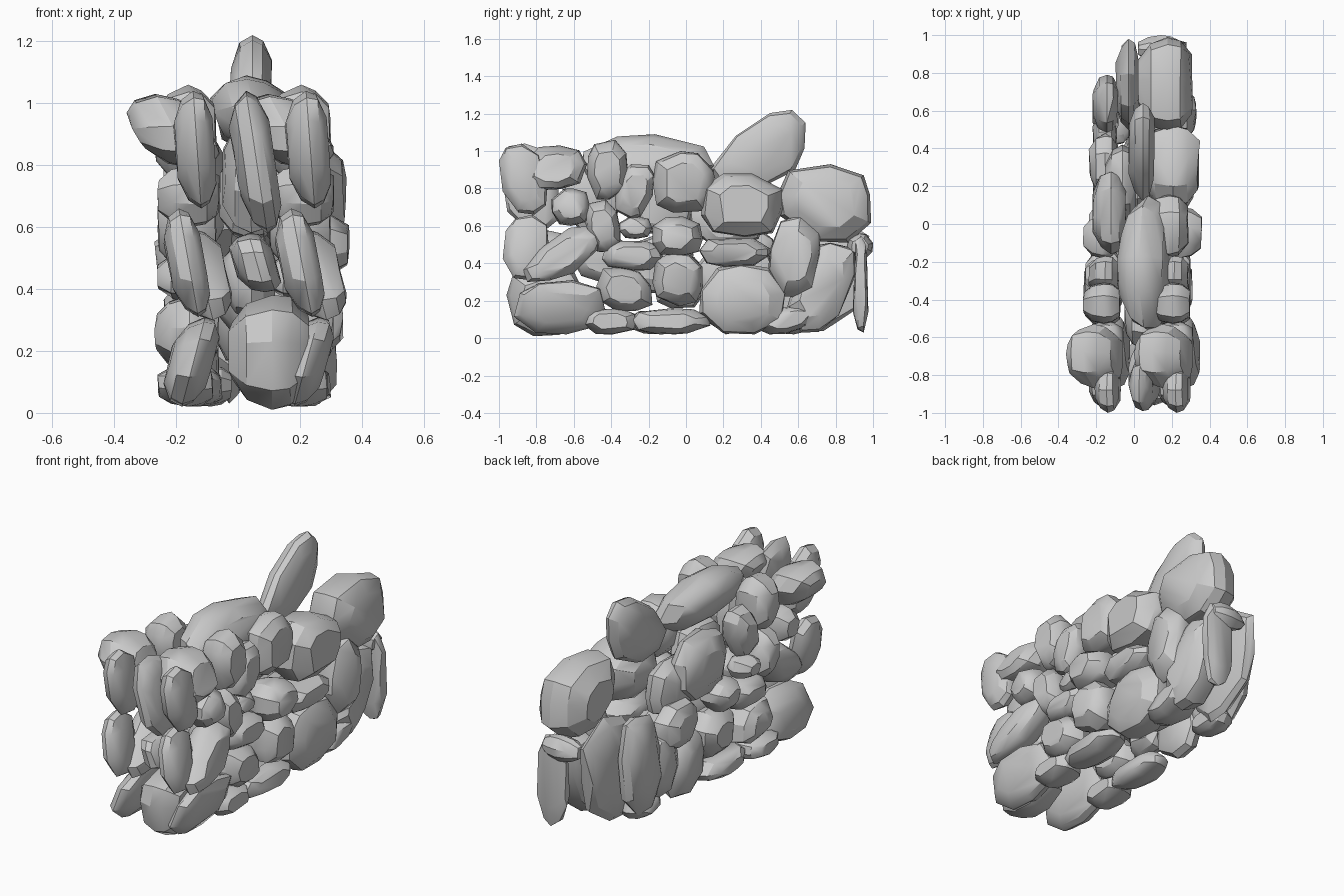
import bpy, bmesh, math, random
from mathutils import Vector

rng = random.Random(7)


def stone(name, y0, y1, z0, z1, x0, x1, lean=0.0, tilt=0.0, taper=0.0, seed=None):
    """Faceted stone: rounded side outline, chamfered in layers along x, fitted to its bounds.
    lean shears y with height, tilt shears x with height, taper narrows the top."""
    r = random.Random(seed if seed is not None else rng.random())
    n = 9
    start = r.uniform(0, 1)
    angles = [(i + start + r.uniform(-.22, .22)) * math.tau / n for i in range(n)]
    pts = []
    for x, s in ((-1, .5), (-.55, .86), (.1, 1), (.6, .92), (1, .62)):
        for a in angles:
            c, d = math.cos(a), math.sin(a)
            k = s * (abs(c) ** 2.8 + abs(d) ** 2.8) ** (-1 / 2.8) * r.uniform(.95, 1.03)
            y, z = c * k, d * k
            y *= 1 - taper * z
            pts.append(Vector((x * r.uniform(.85, 1) + tilt * z, y + lean * z, z)))
    lo = [min(p[i] for p in pts) for i in range(3)]
    hi = [max(p[i] for p in pts) for i in range(3)]
    a, b = (x0, y0, z0), (x1, y1, z1)
    bm = bmesh.new()
    for p in pts:
        bm.verts.new([a[i] + (p[i] - lo[i]) / (hi[i] - lo[i]) * (b[i] - a[i]) for i in range(3)])
    res = bmesh.ops.convex_hull(bm, input=bm.verts[:])
    junk = [g for g in set(res["geom_interior"]) | set(res["geom_unused"])
            if isinstance(g, bmesh.types.BMVert)]
    bmesh.ops.delete(bm, geom=junk, context='VERTS')
    bmesh.ops.dissolve_limit(bm, angle_limit=math.radians(9), verts=bm.verts[:], edges=bm.edges[:])
    bmesh.ops.recalc_face_normals(bm, faces=bm.faces[:])
    me = bpy.data.meshes.new(name)
    bm.to_mesh(me)
    bm.free()
    ob = bpy.data.objects.new(name, me)
    bpy.context.collection.objects.link(ob)
    return ob


# front half: the same stones repeat on both sides of the wall
upper = [
    (-1.0, -.74, .66, 1.04, .15, .30, -.25, -.2),
    (-.87, -.53, .79, 1.03, .00, .31, .1, -.5),
    (-.53, -.31, .74, 1.06, .09, .30),
    (-.72, -.51, .60, .80, .10, .31),
    (-.38, -.17, .64, .93, .12, .29, .3),
]
middle = [
    (-.98, -.73, .31, .66, .12, .28, .1, -.5),
    (-.87, -.44, .30, .60, .13, .35, .8, -.4),
    (-.54, -.35, .46, .74, .10, .30, -.2),
    (-.36, -.18, .53, .65, .10, .26),
    (-.45, -.12, .36, .52, .10, .30),
]
lower = [
    (-.92, -.43, .02, .31, .12, .31, .1, .5),
    (-.48, -.18, .14, .38, .09, .31, -.2),
    (-.55, -.26, .02, .16, .10, .29),
]
for row, items in (("upper", upper), ("middle", middle), ("lower", lower)):
    for i, s in enumerate(items):
        s = list(s) + [0] * (8 - len(s))
        stone(f"{row}_right_stone", *s, seed=i + 20)
        s[4] -= .36
        s[5] -= .37
        stone(f"{row}_left_stone", *s, seed=i + 20)

# right side, back half
for s in [
    (-.18, .16, .67, 1.0, .06, .29),
    (.08, .52, .54, .88, .04, .35),
    (.49, .99, .51, .93, .02, .31, -.1),
    (-.18, .09, .44, .65, .10, .36),
    (-.18, .09, .17, .46, .10, .34),
    (-.30, .13, .02, .16, .10, .30),
    (.07, .53, .02, .40, .08, .32),
    (.07, .45, .38, .54, .10, .32),
    (.44, .72, .22, .66, .12, .33, .1),
    (.54, .91, .03, .51, .05, .28, .5),
    (.89, .98, .03, .55, .10, .28),
    (.38, .72, .02, .18, .06, .28, .5),
]:
    stone("right_back_stone", *s)

# left side, back half
for s in [
    (-.16, .28, .52, .90, -.22, -.04),
    (.02, .42, .48, .80, -.16, .02),
    (-.18, .04, .42, .60, -.27, -.08),
    (-.18, .12, .16, .44, -.24, -.06),
    (-.30, .10, .02, .15, -.23, -.05),
    (.08, .38, .02, .40, -.22, -.06),
    (.16, .48, .34, .60, -.24, -.08),
    (.32, .58, .10, .46, -.22, -.09),
    (.45, .79, .05, .64, -.22, -.08, .2),
    (.50, .98, .03, .66, -.10, .03, .2),
    (.42, .68, .02, .15, -.18, -.02),
    (.86, 1.0, .42, .56, .02, .24),
]:
    stone("left_back_stone", *s)

# core stones showing at the front end and filling the middle
for s in [
    (-.99, -.68, .58, 1.04, -.03, .14, -.2, -.5),
    (-.92, -.62, .39, .58, -.03, .14, 0, -.4),
    (-.96, -.55, .01, .38, -.03, .23),
    (-.66, -.34, .58, .94, -.05, .12),
    (-.60, -.30, .30, .56, -.05, .12),
    (-.32, .04, .24, .55, -.07, .12),
    (-.32, .04, .55, .86, -.06, .12),
    (.05, .48, .15, .50, -.08, .10),
]:
    stone("core_stone", *s)

# capping stones
stone("long_cap_stone", -.56, .15, .82, 1.09, -.09, .20, 0, -.3, .15)
stone("peak_stone", .12, .64, .80, 1.22, -.03, .11, .55, 0, .3)

for ob in bpy.context.collection.objects:
    ob.select_set(True)
    bpy.context.view_layer.objects.active = ob
bpy.ops.object.shade_smooth_by_angle(angle=math.radians(30))
